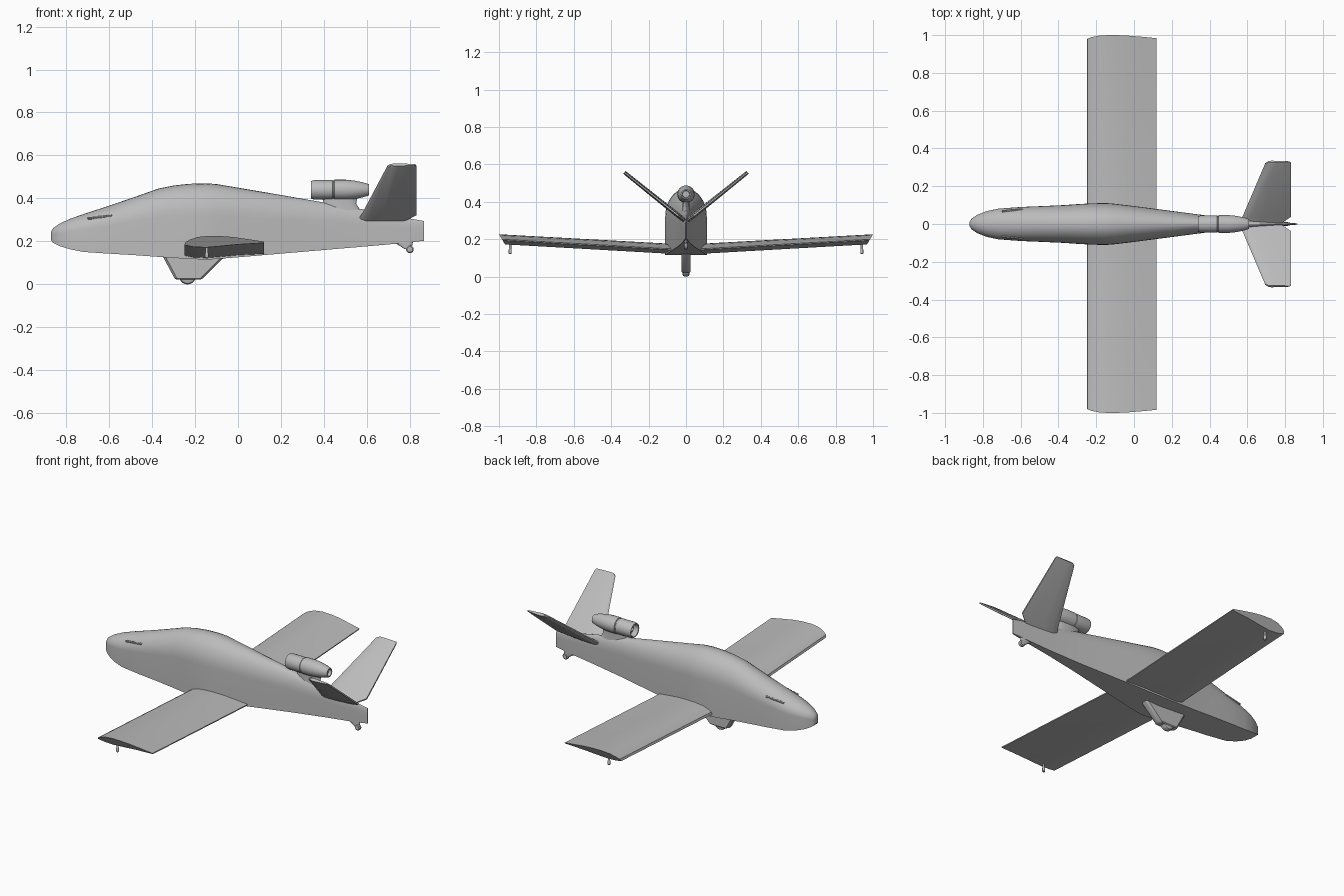
import bpy, bmesh, math
from mathutils import Vector

if "Cube" in bpy.data.objects:
    bpy.data.objects.remove(bpy.data.objects["Cube"])

grey = bpy.data.materials.new("light_grey")
grey.diffuse_color = (0.5, 0.5, 0.5, 1)
grey.use_nodes = True
grey.node_tree.nodes["Principled BSDF"].inputs["Base Color"].default_value = grey.diffuse_color


def loft(name, rings, angle=35):
    """Skin closed rings of equal point count and cap both ends."""
    bm = bmesh.new()
    vs = [[bm.verts.new(p) for p in r] for r in rings]
    n = len(rings[0])
    for a, b in zip(vs, vs[1:]):
        for i in range(n):
            j = (i + 1) % n
            bm.faces.new((a[i], a[j], b[j], b[i]))
    bm.faces.new(vs[0])
    bm.faces.new(vs[-1])
    bmesh.ops.recalc_face_normals(bm, faces=bm.faces)
    me = bpy.data.meshes.new(name)
    bm.to_mesh(me)
    bm.free()
    ob = bpy.data.objects.new(name, me)
    bpy.context.collection.objects.link(ob)
    me.materials.append(grey)
    bpy.ops.object.select_all(action='DESELECT')
    ob.select_set(True)
    bpy.context.view_layer.objects.active = ob
    bpy.ops.object.shade_smooth_by_angle(angle=math.radians(angle))
    return ob


def lathe(name, profile, origin, axis='X', n=24):
    """Revolve (distance, radius) pairs about an axis through origin."""
    rings = []
    for d, r in profile:
        ring = []
        for i in range(n):
            a = 2 * math.pi * i / n
            c, s = r * math.cos(a), r * math.sin(a)
            local = {'X': (d, c, s), 'Y': (c, d, s), 'Z': (c, s, d)}[axis]
            ring.append(Vector(origin) + Vector(local))
        rings.append(ring)
    return loft(name, rings)


# Fuselage: flat belly and sides under an arched top (x, bottom, top, half width)
stations = [
    (-.87, .205, .245, .012), (-.86, .193, .262, .028), (-.83, .178, .283, .048),
    (-.78, .163, .306, .068), (-.72, .151, .327, .081), (-.6, .143, .366, .09),
    (-.48, .136, .407, .095), (-.37, .128, .446, .1), (-.3, .123, .46, .105),
    (-.23, .119, .468, .109), (-.15, .115, .47, .111), (-.1, .118, .467, .107),
    (0, .126, .45, .095), (.2, .143, .416, .069), (.4, .16, .381, .043),
    (.6, .177, .346, .023), (.78, .193, .31, .011), (.865, .203, .295, .003)]


def section(x, zb, zt, w):
    zs = zb + .58 * (zt - zb)
    arch = [(x, w * math.cos(a), zs + (zt - zs) * math.sin(a))
            for a in (math.pi * i / 16 for i in range(17))]
    return [(x, w, zb)] + arch + [(x, -w, zb)]


loft("fuselage", [section(*s) for s in stations])

# Main wing: one section swept tip to tip with dihedral and slanted ends
airfoil = [(-.25, .183), (-.245, .196), (-.225, .208), (-.19, .22), (-.14, .226),
           (-.08, .225), (-.02, .22), (.05, .21), (.12, .199), (.12, .193),
           (0, .186), (-.08, .178), (-.15, .172), (-.21, .175)]


def wing_ring(y):
    ring = []
    for x, z in airfoil:
        inset = .6 * (.226 - z) * abs(y)
        ring.append((x, y - math.copysign(inset, y) if y else 0, z - .055 * (1 - abs(y))))
    return ring


loft("main_wing", [wing_ring(y) for y in (-1, 0, 1)], 30)

# V tail: tapered blades leaning outward
chord = [(0, 0), (.04, .6), (.15, 1), (.4, .95), (.75, .65), (1, .35)]
outline = chord + [(u, -t) for u, t in reversed(chord[1:])]
for side in (-1, 1):
    rings = []
    for x0, x1, y, z, t in ((.555, .78, .006, .3, .013), (.575, .83, .04, .325, .013),
                            (.695, .83, .322, .551, .01), (.71, .825, .33, .557, .008)):
        rings.append([(x0 + (x1 - x0) * u, side * (y - .62 * t * k), z + .78 * t * k)
                      for u, k in outline])
    loft("tail_blade", rings, 30)

# Engine nacelle with open inlet, band line and tapered nozzle
lathe("engine_nacelle", [
    (.03, .008), (.03, .033), (0, .036), (-.002, .041), (.012, .045), (.098, .045),
    (.1, .043), (.104, .043), (.106, .047), (.16, .047), (.2, .043), (.235, .036),
    (.268, .026), (.268, .02), (.25, .018)], (.342, 0, .44))
lathe("inlet_spinner", [(0, .003), (.01, .011), (.026, .015)], (.35, 0, .44), n=16)


def slab(x0, x1, w, z):
    """Lens-like horizontal section of a faired strut."""
    xm, h = (x0 + x1) / 2, (x1 - x0) / 2
    return [(xm + h * math.cos(a), w * math.sin(a), z)
            for a in (2 * math.pi * i / 24 for i in range(24))]


loft("engine_pylon", [slab(.385, .57, .02, .345), slab(.4, .55, .018, .375),
                      slab(.39, .555, .018, .405)])

# Belly fairing and the rounded wheel below it
def pod(x0, x1, w, z):
    c = .012
    return [(x0, -w + c, z), (x0 + c, -w, z), (x1 - c, -w, z), (x1, -w + c, z),
            (x1, w - c, z), (x1 - c, w, z), (x0 + c, w, z), (x0, w - c, z)]


loft("belly_fairing", [pod(-.35, -.06, .025, .13), pod(-.295, -.165, .025, .027),
                       pod(-.285, -.175, .02, .022)], 30)
lathe("belly_wheel", [(-.02, .026), (-.016, .035), (-.008, .039), (.008, .039),
                      (.016, .035), (.02, .026)], (-.235, 0, .039), 'Y')

# Tail skid strut and wheel
loft("tail_strut", [slab(.72, .815, .01, .2), slab(.775, .808, .009, .165)])
lathe("tail_wheel", [(-.011, .013), (-.006, .018), (.006, .018), (.011, .013)],
      (.8, 0, .163), 'Y', 16)

for side in (-1, 1):
    # Outrigger pins below the wing tips
    lathe("wing_pin", [(0, .005), (.004, .008), (.025, .008), (.028, .006), (.075, .006)],
          (-.145, side * .94, .12), 'Z', 12)
    # Row of short stubs on the nose shoulders
    for i in range(5):
        x = -.7 + i * .023
        lathe("nose_stub", [(0, .004), (.003, .006), (.02, .006), (.021, .004)],
              (x, side * (.068 + .002 * i), .308 + .003 * i), 'X', 8)
